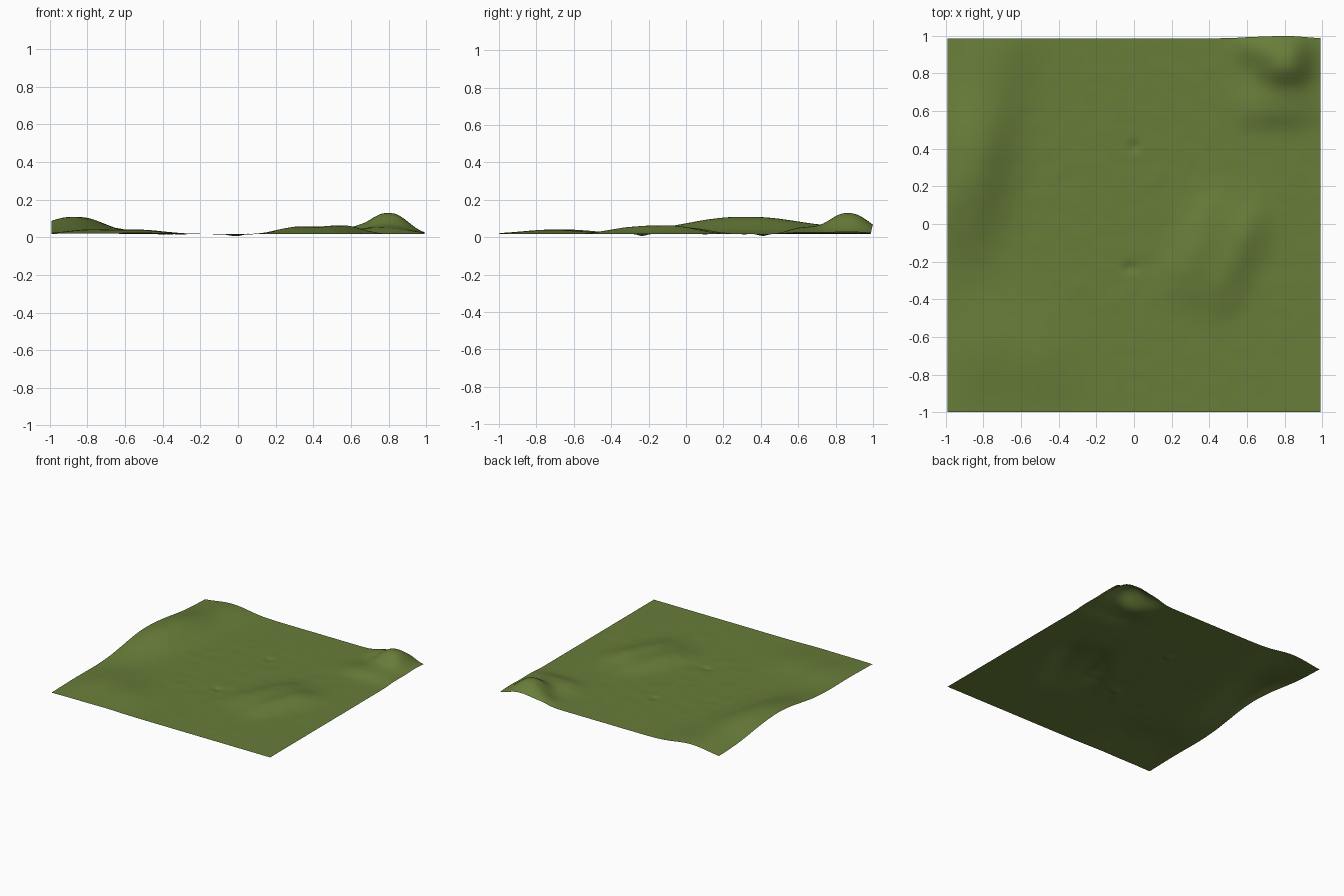
import bpy, bmesh, math
from mathutils import Vector, noise

if "Cube" in bpy.data.objects:
    bpy.data.objects.remove(bpy.data.objects["Cube"])

BASE = 0.017
N = 150  # grid divisions

# mounds: x, y, height, half-width, half-length, rotation (deg, clockwise from y), power
MOUNDS = [
    (-0.87, 0.32, 0.092, 0.145, 0.33, 10, 2.3),   # long left ridge
    (-0.73, 0.95, 0.030, 0.14, 0.16, 0, 2),
    (0.80, 0.865, 0.112, 0.10, 0.10, 0, 2.4),     # corner hill
    (0.62, 0.94, 0.030, 0.06, 0.06, 0, 2),
    (0.76, 0.63, 0.034, 0.15, 0.08, 0, 2.4),      # foot of the corner hill
    (0.44, -0.15, 0.036, 0.17, 0.24, 24, 3.5),    # low oval mound
    (0.57, -0.10, 0.012, 0.06, 0.17, 22, 2),
    (0.31, -0.12, 0.008, 0.07, 0.15, 22, 2),
    (-0.52, -0.72, 0.022, 0.13, 0.16, 0, 2),      # front left swells
    (-0.80, -0.66, 0.022, 0.12, 0.17, 10, 2),
    (0.00, 0.41, -0.010, 0.022, 0.022, 0, 2),     # small pits
    (-0.02, -0.235, -0.011, 0.03, 0.02, 0, 2),
]


def mound(x, y, m):
    cx, cy, h, a, b, rot, p = m
    r = math.radians(rot)
    dx, dy = x - cx, y - cy
    u = dx * math.cos(r) - dy * math.sin(r)
    v = dx * math.sin(r) + dy * math.cos(r)
    return h * math.exp(-0.5 * (abs(u / a) ** p + abs(v / b) ** p))


def height(x, y):
    z = BASE + sum(mound(x, y, m) for m in MOUNDS)
    # fine unevenness, strongest in the middle of the field
    fade = max(0.0, 1 - (x * x + y * y) / 1.3)
    return z + 0.0022 * fade * noise.noise(Vector((x * 11, y * 11, 3.0)))


# ground sheet
bm = bmesh.new()
bmesh.ops.create_grid(bm, x_segments=N, y_segments=N, size=1)
for v in bm.verts:
    x, y = v.co.x * 0.99, v.co.y * 0.9925 - 0.0055
    z = height(x, y)
    # raised edge of the corner hill bulges outward a little
    if v.co.y > 0.9 and x > 0.4:
        y += 0.012 * min(1, (z - BASE) / 0.05) * (v.co.y - 0.9) / 0.1
    v.co = (x, y, max(z, 0.0))
mesh = bpy.data.meshes.new("grass_terrain")
bm.to_mesh(mesh)
bm.free()
mesh.shade_smooth()

grass = bpy.data.materials.new("grass green")
grass.diffuse_color = (0.138, 0.205, 0.041, 1)
grass.use_nodes = True
grass.node_tree.nodes["Principled BSDF"].inputs["Base Color"].default_value = grass.diffuse_color
mesh.materials.append(grass)
bpy.context.collection.objects.link(bpy.data.objects.new("grass_terrain", mesh))
